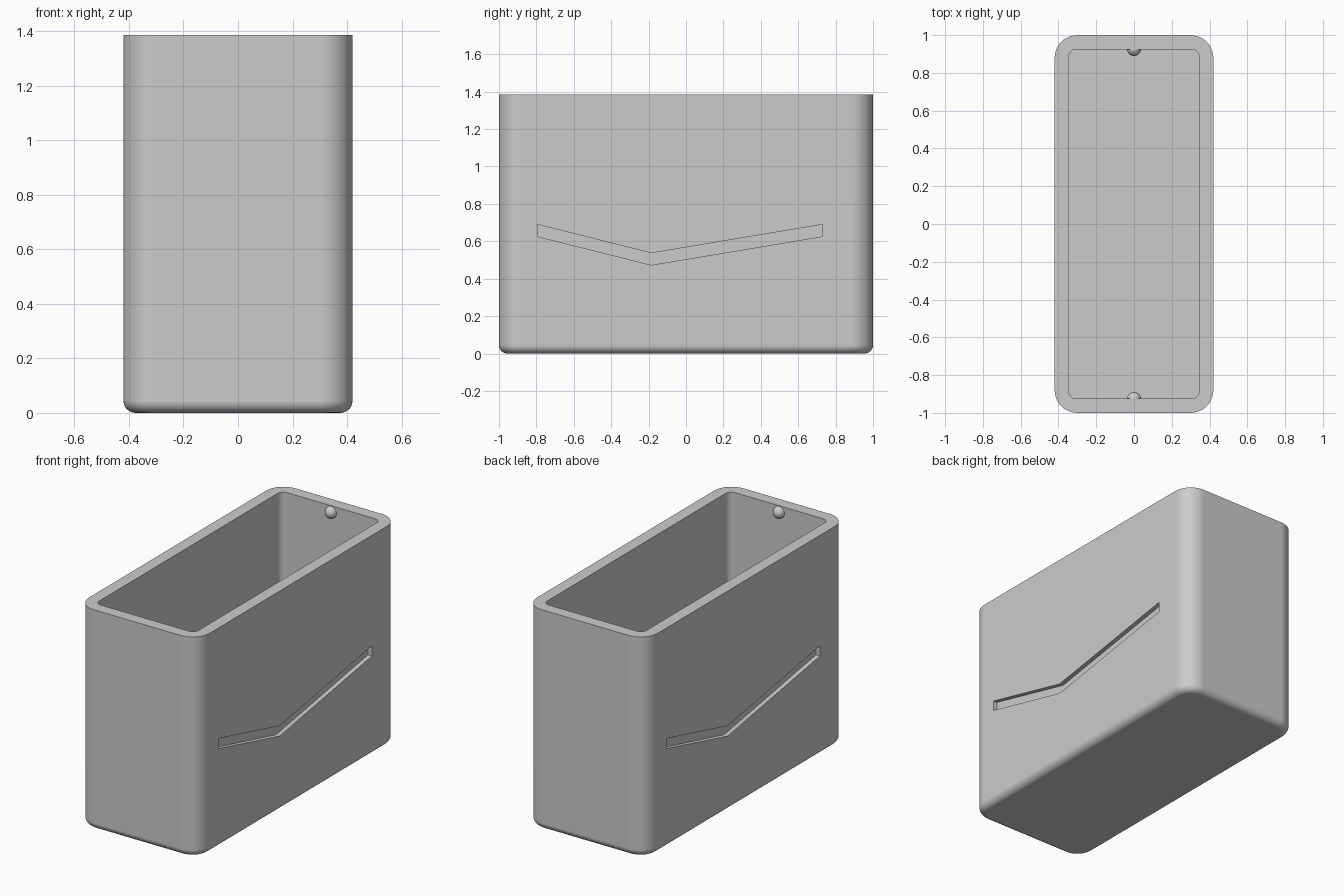
import bpy, bmesh
from mathutils import Vector

if "Cube" in bpy.data.objects:
    bpy.data.objects.remove(bpy.data.objects["Cube"], do_unlink=True)

HEIGHT = 1.385
HALF_X, HALF_Y = 0.42, 1.0
WALL = 0.075

grey = bpy.data.materials.new("light grey")
grey.use_nodes = True
colour = (0.6, 0.6, 0.6, 1)
grey.diffuse_color = colour
grey.node_tree.nodes["Principled BSDF"].inputs["Base Color"].default_value = colour


def add_object(name, bm):
    bmesh.ops.recalc_face_normals(bm, faces=bm.faces)
    mesh = bpy.data.meshes.new(name)
    bm.to_mesh(mesh)
    bm.free()
    mesh.materials.append(grey)
    obj = bpy.data.objects.new(name, mesh)
    bpy.context.collection.objects.link(obj)
    return obj


def rounded_box(name, hx, hy, z0, z1, corner, base=0):
    """Box with rounded upright corners and an optional rounded bottom edge."""
    bm = bmesh.new()
    bmesh.ops.create_cube(bm, size=1)
    for v in bm.verts:
        v.co = Vector((v.co.x * 2 * hx, v.co.y * 2 * hy, z1 if v.co.z > 0 else z0))
    upright = [e for e in bm.edges if abs(e.verts[0].co.z - e.verts[1].co.z) > 0.1]
    bmesh.ops.bevel(bm, geom=upright, offset=corner, segments=10, profile=0.5,
                    affect='EDGES')
    if base:
        rim = [e for e in bm.edges if all(abs(v.co.z - z0) < 1e-4 for v in e.verts)]
        bmesh.ops.bevel(bm, geom=rim, offset=base, segments=6, profile=0.5,
                        affect='EDGES')
    return add_object(name, bm)


def groove_cutter(name, side):
    """Bent band, pushed into one long wall; the far side is turned half round."""
    top = [(-0.795, 0.69), (-0.185, 0.537), (0.73, 0.69)]
    outline = top + [(y, z - 0.064) for y, z in reversed(top)]
    bm = bmesh.new()
    depth = HALF_X - 0.027
    face = bm.faces.new([bm.verts.new((side * depth, side * y, z)) for y, z in outline])
    out = bmesh.ops.extrude_face_region(bm, geom=[face])["geom"]
    moved = [g for g in out if isinstance(g, bmesh.types.BMVert)]
    bmesh.ops.translate(bm, verts=moved, vec=(side * 0.2, 0, 0))
    return add_object(name, bm)


def smooth(obj, degrees):
    bpy.ops.object.select_all(action='DESELECT')
    obj.select_set(True)
    bpy.context.view_layer.objects.active = obj
    bpy.ops.object.shade_smooth_by_angle(angle=degrees * 3.14159 / 180)


# Open box: outer body, hollow, and a bent groove on each long wall
box = rounded_box("box_body", HALF_X, HALF_Y, 0, HEIGHT, 0.12, 0.045)
cutters = [
    rounded_box("hollow_cutter", HALF_X - WALL, HALF_Y - WALL, WALL, HEIGHT + 0.2, 0.04),
    groove_cutter("left_groove_cutter", 1),
    groove_cutter("right_groove_cutter", -1),
]
bpy.context.view_layer.objects.active = box
for cutter in cutters:
    cut = box.modifiers.new(cutter.name, 'BOOLEAN')
    cut.operation = 'DIFFERENCE'
    cut.solver = 'EXACT'
    cut.object = cutter
    bpy.ops.object.modifier_apply(modifier=cut.name)
    bpy.data.objects.remove(cutter, do_unlink=True)
smooth(box, 30)
weighted = box.modifiers.new("even shading", 'WEIGHTED_NORMAL')
weighted.keep_sharp = True

# Small catch bumps inside the end walls, just under the rim
for name, side in (("front_bump", -1), ("back_bump", 1)):
    bm = bmesh.new()
    bmesh.ops.create_uvsphere(bm, u_segments=32, v_segments=16, radius=0.038)
    bump = add_object(name, bm)
    bump.location = (0, side * (HALF_Y - WALL + 0.003), HEIGHT - 0.041)
    smooth(bump, 60)
